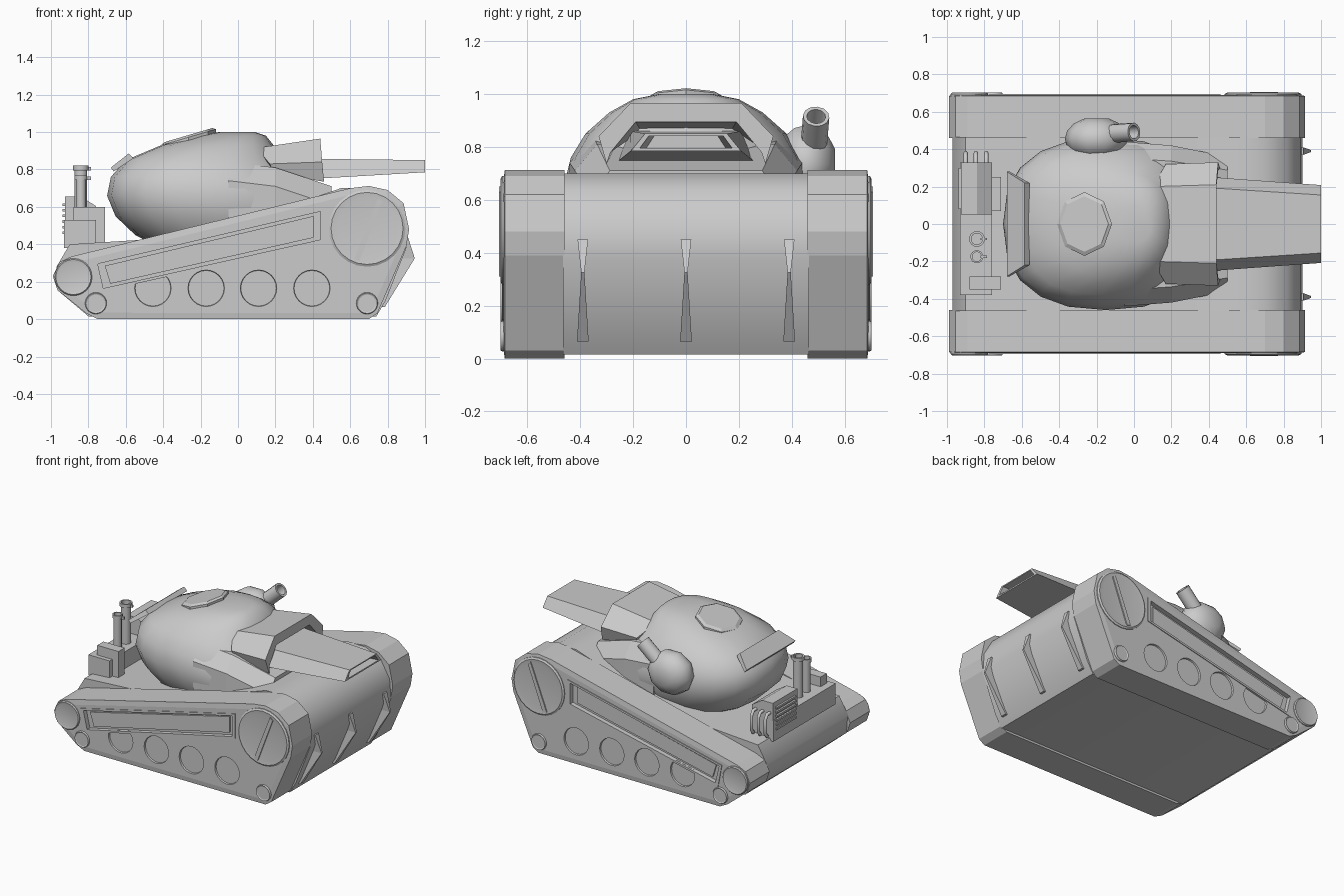
import bpy, bmesh, math
from mathutils import Vector

if "Cube" in bpy.data.objects:
    bpy.data.objects.remove(bpy.data.objects["Cube"])

grey = bpy.data.materials.new("plain_grey")
grey.diffuse_color = (0.6, 0.6, 0.6, 1)
grey.use_nodes = True
grey.node_tree.nodes["Principled BSDF"].inputs["Base Color"].default_value = grey.diffuse_color


def finish(name, bm, smooth=None):
    bmesh.ops.recalc_face_normals(bm, faces=bm.faces[:])
    me = bpy.data.meshes.new(name)
    bm.to_mesh(me)
    bm.free()
    me.materials.append(grey)
    ob = bpy.data.objects.new(name, me)
    bpy.context.scene.collection.objects.link(ob)
    if smooth:
        bpy.ops.object.select_all(action='DESELECT')
        ob.select_set(True)
        bpy.context.view_layer.objects.active = ob
        bpy.ops.object.shade_smooth_by_angle(angle=math.radians(smooth))
    return ob


def loft(name, rings, smooth=None, closed=False):
    """Skin a list of equal-length rings, capped unless closed into a loop."""
    bm = bmesh.new()
    vs = [[bm.verts.new(p) for p in r] for r in rings]
    n = len(vs[0])
    pairs = list(zip(vs, vs[1:])) + ([(vs[-1], vs[0])] if closed else [])
    for a, b in pairs:
        for i in range(n):
            j = (i + 1) % n
            bm.faces.new((a[i], a[j], b[j], b[i]))
    if not closed:
        bm.faces.new(vs[0])
        bm.faces.new(vs[-1])
    return finish(name, bm, smooth)


def prism(name, pts, y0, y1, smooth=None):
    return loft(name, [[(x, y, z) for x, z in pts] for y in (y0, y1)], smooth)


def box(name, x0, x1, y0, y1, z0, z1):
    return prism(name, [(x0, z0), (x1, z0), (x1, z1), (x0, z1)], y0, y1)


def tube(name, path, radii, n=12, smooth=40):
    """Round rings along a path of points."""
    path = [Vector(p) for p in path]
    d = (path[-1] - path[0]).normalized()
    u = d.orthogonal().normalized()
    v = d.cross(u)
    ang = [2 * math.pi * i / n for i in range(n)]
    return loft(name, [[p + (u * math.cos(a) + v * math.sin(a)) * r for a in ang]
                       for p, r in zip(path, radii)], smooth)


def cut(ob, cutter):
    m = ob.modifiers.new("cut", 'BOOLEAN')
    m.operation, m.solver, m.object = 'DIFFERENCE', 'EXACT', cutter
    cutter.hide_render = True
    cutter.hide_set(True)


# tracks with recessed road wheels, side panel and raised end wheels
outline = [(-0.75, 0.0), (0.70, 0.0), (0.745, 0.03), (0.90, 0.39), (0.915, 0.48),
           (0.885, 0.62), (0.80, 0.69), (0.70, 0.712), (0.60, 0.70), (-0.89, 0.335),
           (-0.955, 0.305), (-0.99, 0.23), (-0.965, 0.155), (-0.81, 0.03)]
slot = [(-0.75, 0.295), (-0.72, 0.165), (0.44, 0.425), (0.44, 0.575)]
for s, side in ((-1, "right"), (1, "left")):
    bm = bmesh.new()
    a = [bm.verts.new((x, s * 0.46, z)) for x, z in outline]
    b = [bm.verts.new((x, s * 0.685, z)) for x, z in outline]
    for i in range(len(a)):
        j = (i + 1) % len(a)
        bm.faces.new((a[i], a[j], b[j], b[i]))
    bm.faces.new(a)
    outer = bm.faces.new(b)
    bmesh.ops.recalc_face_normals(bm, faces=bm.faces[:])
    bmesh.ops.inset_region(bm, faces=[outer], thickness=0.035, depth=0.005)
    track = finish(side + "_track", bm)
    cut(track, prism(side + "_slot_cutter", slot, s * 0.662, s * 0.75))
    for k, x in enumerate((-0.455, -0.17, 0.11, 0.395)):
        cut(track, tube(f"{side}_wheel_cutter_{k}", [(x, s * 0.678, 0.165), (x, s * 0.75, 0.165)],
                        [0.095, 0.11], 24))
    # panel floor plate and thin rim around the slot
    cx, cz = -0.1475, 0.365
    inner = [(cx + (x - cx) * 0.97, cz + (z - cz) * 0.97 - 0.0) for x, z in slot]
    small = [(x + (0.02 if x < 0 else -0.02), z + d)
             for (x, z), d in zip(inner, (-0.012, 0.018, 0.012, -0.018))]
    prism(side + "_panel_plate", small, s * 0.66, s * 0.672)
    big = [(x + (-0.022 if x < 0 else 0.022), z + d)
           for (x, z), d in zip(slot, (0.01, -0.02, -0.01, 0.02))]
    loft(side + "_panel_rim", [[(x, s * y, z) for x, z in p] for p, y in
                               ((slot, 0.68), (slot, 0.695), (big, 0.695), (big, 0.68))], closed=True)
    # end wheels and small rollers
    for nm, x, z, r in (("drive_wheel", 0.69, 0.485, 0.205), ("idler_wheel", -0.88, 0.225, 0.1),
                        ("rear_roller", -0.76, 0.085, 0.058), ("front_roller", 0.69, 0.085, 0.058)):
        tube(f"{side}_{nm}", [(x, s * y, z) for y in (0.66, 0.695, 0.702, 0.698)],
             [r, r, r * 0.94, r * 0.8], 24, 25)
    prism(side + "_wheel_bar", [(0.62, 0.32), (0.65, 0.31), (0.77, 0.63), (0.75, 0.65)],
          s * 0.69, s * 0.706)

# hull between the tracks
prism("hull", [(-0.80, 0.015), (0.74, 0.015), (0.79, 0.10), (0.90, 0.38), (0.89, 0.52), (0.82, 0.64),
               (0.70, 0.70), (0.55, 0.70), (0.2, 0.58), (-0.5, 0.425), (-0.90, 0.40),
               (-0.97, 0.28), (-0.96, 0.15)], -0.465, 0.465, 50)

# three hourglass ridges on the nose
for k, y in enumerate((-0.39, 0, 0.39)):
    loft(f"nose_ridge_{k}", [[(0.80, y - w, z), (x, y - w, z), (x, y + w, z), (0.80, y + w, z)]
                             if z > 0.2 else
                             [(0.72, y - w, z), (x, y - w, z), (x, y + w, z), (0.72, y + w, z)]
                             for z, x, w in ((0.065, 0.785, 0.022), (0.325, 0.945, 0.006),
                                             (0.45, 0.905, 0.02))])

# rounded turret: rings of (z, rear x, front x, half width)
rings = []
for z, xa, xb, w in ((0.38, -0.42, 0.34, 0.33), (0.45, -0.55, 0.40, 0.39), (0.55, -0.655, 0.42, 0.44),
                     (0.66, -0.70, 0.40, 0.46), (0.76, -0.68, 0.34, 0.435), (0.85, -0.60, 0.25, 0.38),
                     (0.93, -0.41, 0.19, 0.29), (0.98, -0.22, 0.15, 0.20), (1.0, -0.10, 0.09, 0.10)):
    ring = []
    for i in range(20):
        t = 2 * math.pi * i / 20
        c, q = math.cos(t), math.sin(t)
        ring.append(((xa + xb) / 2 + (xb - xa) / 2 * math.copysign(abs(c) ** 0.85, c),
                     w * math.copysign(abs(q) ** 0.8, q), z))
    rings.append(ring)
loft("turret", rings, 45)

# sloping neck under the gun
loft("turret_neck", [[(x, -w, 0.5), (x, w, 0.5), (x, w, h - 0.1), (x, w * 0.8, h),
                      (x, -w * 0.8, h), (x, -w, h - 0.1)]
                     for x, w, h in ((-0.05, 0.44, 0.84), (0.2, 0.42, 0.81), (0.5, 0.36, 0.71))])

# open-bottomed hood around the gun
front = [(0.46, -0.30, 0.735), (0.45, -0.33, 0.84), (0.44, -0.21, 0.965)]
back = [(0.19, -0.30, 0.78), (0.17, -0.32, 0.83), (0.10, -0.20, 0.915)]
inner_f = [(0.44, 0.19, 0.895), (0.45, 0.285, 0.78)]
inner_b = [(0.12, 0.17, 0.86), (0.18, 0.27, 0.80)]


def arch(out, inn):
    mir = lambda pts: [(x, -y, z) for x, y, z in reversed(pts)]
    return out + mir(out) + inn[::-1] + [(x, -y, z) for x, y, z in inn]


loft("gun_hood", [arch(back, inner_b), arch(front, inner_f)])

# wide flat barrel with hollow mouth
loft("barrel", [[(x, -wb, z0), (x, wb, z0), (x, wt, z1), (x, -wt, z1)] for x, wb, wt, z0, z1 in
                ((0.15, 0.27, 0.21, 0.735, 0.86), (1.0, 0.208, 0.155, 0.785, 0.85),
                 (1.0, 0.175, 0.14, 0.795, 0.842), (0.75, 0.15, 0.12, 0.795, 0.842))])

# roof hatch, tilted octagon
hatch = []
for r, up in ((0.155, -0.06), (0.155, 0.004), (0.135, 0.016)):
    hatch.append([(-0.265 + r * math.cos(t) * 0.95, r * 1.1 * math.sin(t),
                   0.968 + up + 0.28 * r * math.cos(t))
                  for t in [math.pi / 4 * i for i in range(8)]])
loft("roof_hatch", hatch)

# rear vision plate
loft("rear_plate", [[(-0.665, y * 0.28, 0.79), (-0.68, y * 0.28, 0.81),
                     (-0.585, y * 0.22, 0.885), (-0.56, y * 0.22, 0.86)] for y in (-1, 1)])

# side bulge with angled tube
bulge = []
for k in range(1, 8):
    p = math.pi * k / 8
    bulge.append([(-0.2 + 0.17 * math.sin(p) * math.cos(t), 0.455 - 0.118 * math.cos(p),
                   0.735 + 0.155 * math.sin(p) * math.sin(t))
                  for t in [math.pi / 5 * i for i in range(10)]])
loft("side_bulge", bulge, 45)
tube("side_tube", [(-0.16, 0.48, 0.77), (0.0, 0.492, 0.915), (0.0, 0.492, 0.915), (-0.06, 0.487, 0.86)],
     [0.05, 0.05, 0.036, 0.036], 12)

# engine block on the rear deck
box("engine_base", -0.93, -0.76, -0.38, 0.33, 0.38, 0.53)
loft("engine_side", [[(-0.78, y, 0.41), (-0.71, y, 0.41), (-0.71, y, 0.53), (-0.78, y, 0.53)]
                     for y in (0.07, 0.25)])
prism("radiator_box", [(-0.925, 0.5), (-0.76, 0.5), (-0.76, 0.605), (-0.84, 0.655), (-0.925, 0.655)],
      0.05, 0.33)
for k in range(6):
    z = 0.455 + k * 0.03
    box(f"grille_slat_{k}", -0.938, -0.92, 0.08, 0.30, z, z + 0.014)
box("small_box", -0.88, -0.71, -0.35, -0.28, 0.41, 0.60)

# exhaust stacks with caps
for k, (y, r, h) in enumerate(((-0.08, 0.034, 0.82), (-0.175, 0.028, 0.77))):
    tube(f"exhaust_{k}", [(-0.84, y, z) for z in (0.5, h - 0.025, h - 0.025, h, h, h - 0.03)],
         [r, r, r * 1.25, r * 1.25, r * 0.9, r * 0.9], 12)
    box(f"exhaust_tab_{k}", -0.82, -0.785, y - 0.006, y + 0.006, h - 0.025, h - 0.008)

# three hooked pipes at the engine end
for k, x in enumerate((-0.90, -0.845, -0.79)):
    cu = bpy.data.curves.new(f"hooked_pipe_{k}", 'CURVE')
    cu.dimensions, cu.bevel_depth, cu.bevel_resolution = '3D', 0.012, 1
    sp = cu.splines.new('POLY')
    pts = [(0.31, 0.58), (0.36, 0.58), (0.38, 0.55), (0.38, 0.45), (0.36, 0.42)]
    sp.points.add(len(pts) - 1)
    for p, (y, z) in zip(sp.points, pts):
        p.co = (x, y, z, 1)
    cu.use_fill_caps = True
    cu.materials.append(grey)
    bpy.context.scene.collection.objects.link(bpy.data.objects.new(cu.name, cu))
